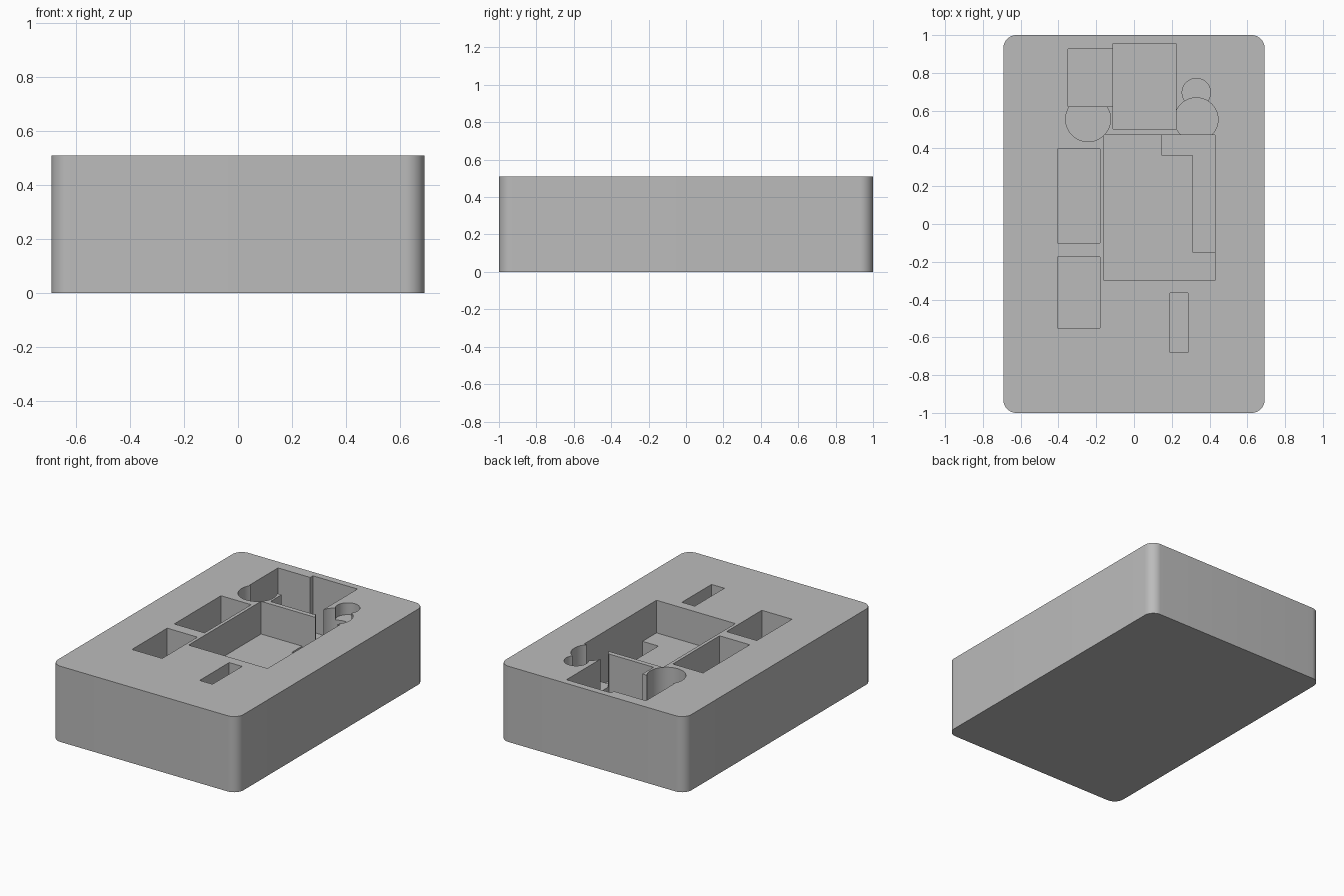
import bpy, bmesh, math

if "Cube" in bpy.data.objects:
    bpy.data.objects.remove(bpy.data.objects["Cube"], do_unlink=True)

HEIGHT = 0.51

grey = bpy.data.materials.new("mid_grey")
grey.use_nodes = True
grey.diffuse_color = (0.5, 0.5, 0.5, 1)
grey.node_tree.nodes["Principled BSDF"].inputs["Base Color"].default_value = (0.5, 0.5, 0.5, 1)


def prism(name, outline, z0, z1):
    """Extrude a counter-clockwise outline between two heights."""
    bm = bmesh.new()
    base = bm.faces.new([bm.verts.new((x, y, z0)) for x, y in outline])
    top = bmesh.ops.extrude_face_region(bm, geom=[base])["geom"]
    bmesh.ops.translate(bm, vec=(0, 0, z1 - z0),
                        verts=[v for v in top if isinstance(v, bmesh.types.BMVert)])
    bmesh.ops.recalc_face_normals(bm, faces=bm.faces)
    mesh = bpy.data.meshes.new(name)
    bm.to_mesh(mesh)
    bm.free()
    mesh.materials.append(grey)
    obj = bpy.data.objects.new(name, mesh)
    bpy.context.collection.objects.link(obj)
    return obj


def rectangle(x0, x1, y0, y1):
    return [(x0, y0), (x1, y0), (x1, y1), (x0, y1)]


def arc(cx, cy, radius, start, sweep, steps):
    angles = [math.radians(start + sweep * i / steps) for i in range(steps + 1)]
    return [(cx + radius * math.cos(a), cy + radius * math.sin(a)) for a in angles]


def circle(cx, cy, radius):
    return arc(cx, cy, radius, 0, 360, 64)[:-1]


# Block with rounded vertical corners
r = 0.07
corners = [(0.692 - r, 1 - r), (r - 0.692, 1 - r), (r - 0.692, r - 1), (0.692 - r, r - 1)]
outline = [p for i, (x, y) in enumerate(corners) for p in arc(x, y, r, 90 * i, 90, 12)]
block = prism("tray_block", outline, 0, HEIGHT)

# Recesses: name, outline, depth below the top
step_outline = [(0.312, -0.151), (0.43, -0.151), (0.43, 0.471),
                (0.148, 0.471), (0.148, 0.362), (0.312, 0.362)]
recesses = [
    ("main_recess", rectangle(-0.158, 0.43, -0.30, 0.471), 0.22),
    ("deep_step", step_outline, 0.35),
    ("back_recess", rectangle(-0.11, 0.222, 0.503, 0.955), 0.38),
    ("side_recess", rectangle(-0.35, -0.109, 0.622, 0.926), 0.28),
    ("right_finger_hole", circle(-0.243, 0.555, 0.119), 0.22),
    ("left_finger_hole", circle(0.33, 0.553, 0.115), 0.22),
    ("small_finger_hole", circle(0.33, 0.696, 0.075), 0.08),
    ("upper_pocket", rectangle(-0.405, -0.18, -0.10, 0.397), 0.25),
    ("lower_pocket", rectangle(-0.405, -0.18, -0.55, -0.175), 0.25),
    ("narrow_slot", rectangle(0.19, 0.286, -0.68, -0.365), 0.2),
]
for i, (name, shape, depth) in enumerate(recesses):
    cutter = prism(name + "_cutter", shape, HEIGHT - depth, HEIGHT + 0.1 + 0.01 * i)
    cutter.hide_render = True
    cutter.hide_set(True)
    cut = block.modifiers.new(name, "BOOLEAN")
    cut.operation = "DIFFERENCE"
    cut.solver = "EXACT"
    cut.object = cutter

# Apply the cuts, drop the cutters, then smooth only the round walls
bpy.ops.object.select_all(action="DESELECT")
block.select_set(True)
bpy.context.view_layer.objects.active = block
for name in [m.name for m in block.modifiers]:
    bpy.ops.object.modifier_apply(modifier=name)
for obj in [o for o in bpy.data.objects if o.name.endswith("_cutter")]:
    bpy.data.objects.remove(obj, do_unlink=True)
bpy.ops.object.shade_smooth_by_angle(angle=math.radians(30))
